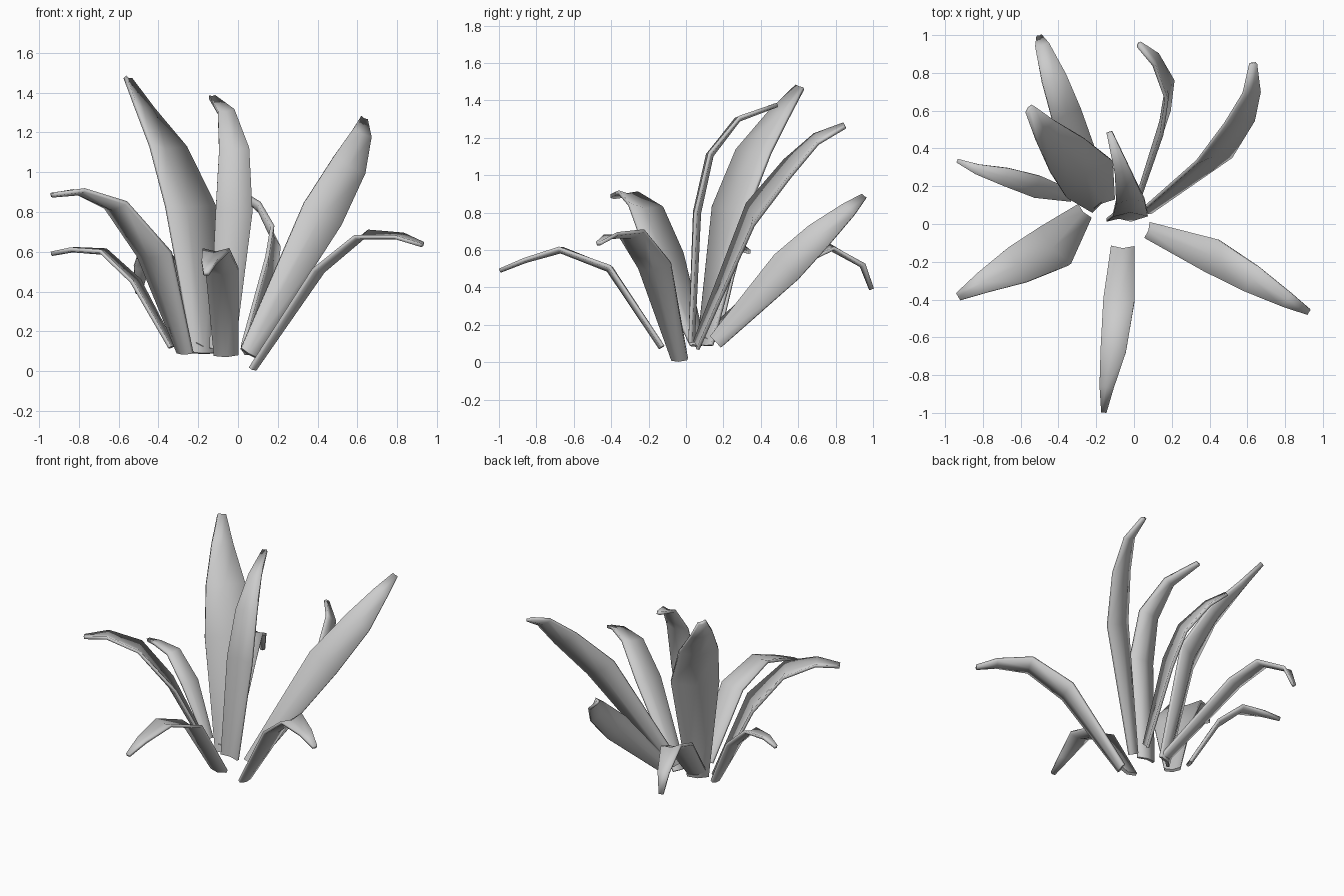
import bpy, bmesh, math
from mathutils import Vector

PROFILE = (1.0, 0.82, 0.46, 0.17)   # width of a blade after its base
THICK = 0.02
CUP = 0.12                          # depth of the centre fold, share of width


def leaf(name, width, base, side_start, side_end, path):
    """Folded blade swept along a path; side vectors point right of travel."""
    pts = [Vector(p) for p in path]
    bm = bmesh.new()
    rings = []
    last = len(pts) - 1
    for i, p in enumerate(pts):
        t = Vector((0, 0, 0))
        if i > 0:
            t += (p - pts[i - 1]).normalized()
        if i < last:
            t += (pts[i + 1] - p).normalized()
        t.normalize()
        s = Vector(side_start).lerp(Vector(side_end), i / last)
        s = (s - t * s.dot(t)).normalized()
        under = t.cross(s)
        w = width * ((base,) + PROFILE)[i]
        cup = CUP * w / 2
        row = [p - s * w / 2 - under * cup, p + under * cup, p + s * w / 2 - under * cup]
        h = under * THICK / 2
        ring = [q - h for q in row] + [q + h for q in reversed(row)]
        rings.append([bm.verts.new(q) for q in ring])
    for a, b in zip(rings, rings[1:]):
        for k in range(6):
            m = (k + 1) % 6
            bm.faces.new((a[k], a[m], b[m], b[k]))
    # end caps, split along the fold; the base cap keeps a sharp outline
    for r in (rings[0], rings[-1]):
        bm.faces.new((r[0], r[1], r[4], r[5]))
        bm.faces.new((r[1], r[2], r[3], r[4]))
    bmesh.ops.recalc_face_normals(bm, faces=bm.faces)
    bmesh.ops.split_edges(bm, edges=[bm.edges.get((rings[0][k], rings[0][(k + 1) % 6]))
                                     for k in range(6)])
    mesh = bpy.data.meshes.new(name)
    bm.to_mesh(mesh)
    bm.free()
    obj = bpy.data.objects.new(name, mesh)
    bpy.context.collection.objects.link(obj)
    bpy.ops.object.select_all(action='DESELECT')
    obj.select_set(True)
    bpy.context.view_layer.objects.active = obj
    bpy.ops.object.shade_smooth_by_angle(angle=math.radians(130))


# tall upright leaves
leaf("tall_leaf_left", 0.31, 0.45, (0.85, 0.5, 0), (0.5, 0.85, -0.1),
     [(-0.17, 0.11, 0.09), (-0.25, 0.255, 0.825), (-0.36, 0.37, 1.12),
      (-0.475, 0.50, 1.32), (-0.555, 0.61, 1.47)])
leaf("tall_leaf_middle", 0.185, 0.7, (1, 0, 0), (1, 0.1, 0),
     [(-0.08, 0.03, 0.11), (-0.02, 0.06, 0.80), (-0.02, 0.13, 1.11),
      (-0.06, 0.28, 1.30), (-0.13, 0.485, 1.375)])
leaf("tall_leaf_right", 0.22, 0.4, (0.75, 0.1, -0.65), (0.8, 0, -0.5),
     [(0.05, 0.06, 0.09), (0.42, 0.355, 0.785), (0.555, 0.55, 1.03),
      (0.62, 0.70, 1.19), (0.63, 0.85, 1.265)])

# back leaves
leaf("back_leaf_drooping", 0.165, 0.7, (0.85, 0.2, -0.4), (1, 0.3, 0),
     [(-0.17, 0.12, 0.12), (-0.36, 0.58, 0.53), (-0.425, 0.77, 0.615),
      (-0.485, 0.94, 0.52), (-0.50, 0.99, 0.39)])
leaf("back_leaf_twisted", 0.185, 0.45, (0.2, 0.65, -0.7), (0.2, 0.65, -0.6),
     [(0.03, 0.16, 0.11), (0.155, 0.54, 0.51), (0.18, 0.71, 0.675),
      (0.11, 0.87, 0.815), (0.025, 0.95, 0.885)])

# low arching leaves around the sides and front
leaf("side_leaf_left", 0.12, 0.5, (0.3, 0.95, 0.1), (0.3, 0.95, 0),
     [(-0.335, 0.15, 0.12), (-0.52, 0.20, 0.45), (-0.68, 0.25, 0.60),
      (-0.83, 0.29, 0.61), (-0.935, 0.335, 0.59)])
leaf("front_leaf_left", 0.255, 0.4, (-0.77, 0.62, 0.25), (-0.6, 0.75, -0.1),
     [(-0.27, 0.06, 0.09), (-0.43, -0.125, 0.58), (-0.62, -0.22, 0.825),
      (-0.80, -0.31, 0.90), (-0.93, -0.385, 0.885)])
leaf("front_leaf_middle", 0.165, 0.75, (-1, 0, 0), (-1, 0, 0),
     [(-0.06, -0.13, 0.08), (-0.08, -0.41, 0.50), (-0.11, -0.67, 0.60),
      (-0.145, -0.86, 0.545), (-0.16, -0.995, 0.49)])
leaf("front_leaf_right", 0.185, 0.48, (-0.35, -0.9, -0.1), (-0.4, -0.9, -0.2),
     [(0.08, -0.035, 0.012), (0.42, -0.17, 0.51), (0.625, -0.29, 0.68),
      (0.81, -0.40, 0.675), (0.925, -0.465, 0.635)])
